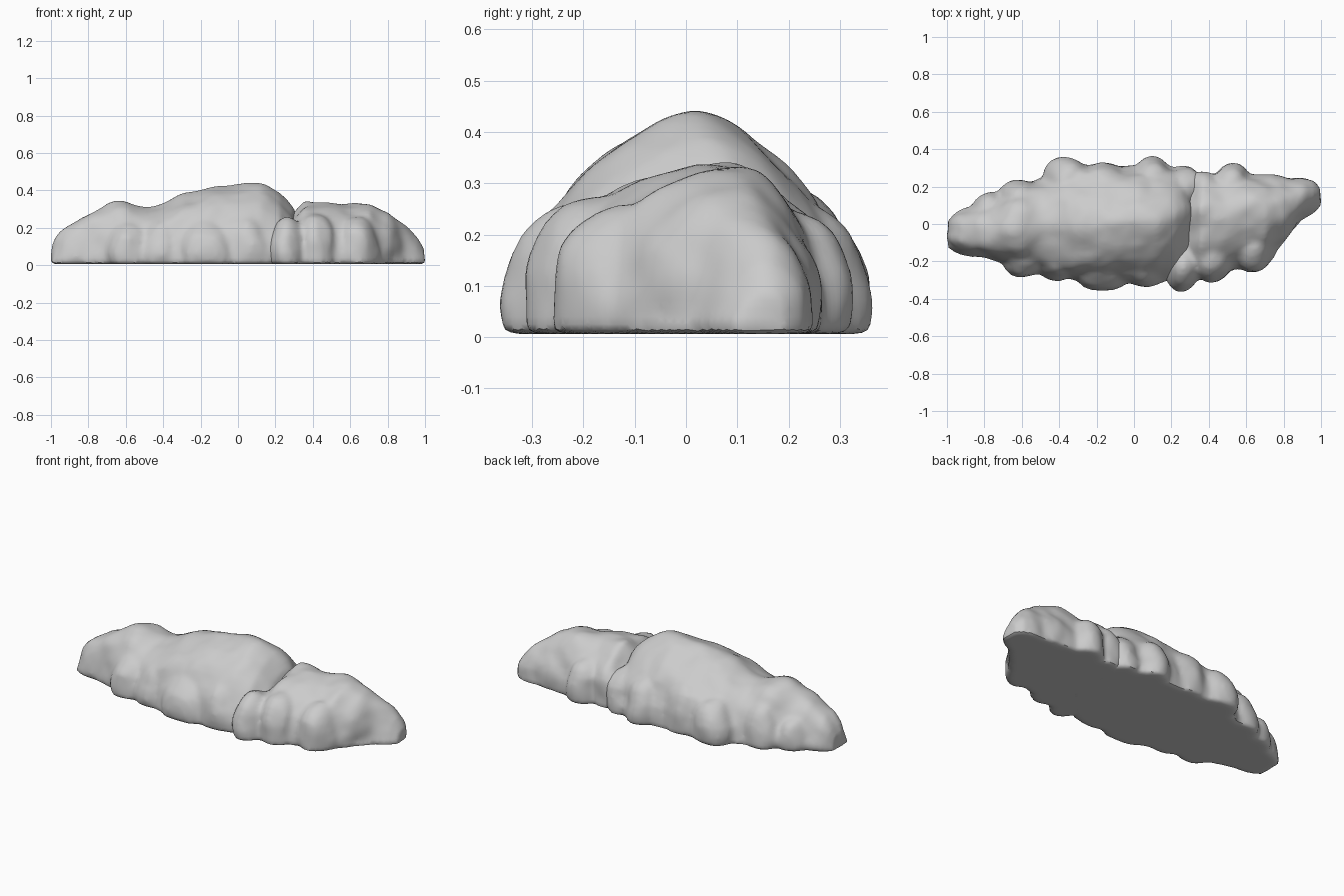
import bpy, bmesh, math
from mathutils import Vector, noise

if "Cube" in bpy.data.objects:
    bpy.data.objects.remove(bpy.data.objects["Cube"])

BASE = 0.006
stone = bpy.data.materials.new("grey stone")
stone.use_nodes = True
GREY = (0.6, 0.6, 0.6, 1)
stone.diffuse_color = GREY
stone.node_tree.nodes["Principled BSDF"].inputs["Base Color"].default_value = GREY


def ridge(bm, stations, rings=40, sides=28):
    # loft of domed sections; station = x, front y, back y, crest y, height
    rows = []
    for i in range(rings + 1):
        x = stations[0][0] + (stations[-1][0] - stations[0][0]) * i / rings
        k = max(j for j in range(len(stations) - 1) if stations[j][0] <= x + 1e-6)
        a, b = Vector(stations[k]), Vector(stations[k + 1])
        x, front, back, crest, top = a.lerp(b, (x - a[0]) / (b[0] - a[0]))
        taper = 1 + 4.5 * max(0, top - 0.33)  # tall sections narrow toward the crest
        row = []
        for s in range(sides + 1):
            t = math.pi * s / sides
            c, h = math.cos(t), max(math.sin(t), 0)
            reach = crest - front if c > 0 else back - crest
            y = crest - reach * math.copysign(abs(c) ** taper, c)
            row.append(bm.verts.new((x, y, BASE + (top - BASE) * h ** 0.85)))
        rows.append(row)
    for r, q in zip(rows, rows[1:]):
        for s in range(sides):
            bm.faces.new((r[s], r[s + 1], q[s + 1], q[s]))
        bm.faces.new((r[0], q[0], q[-1], r[-1]))
    bm.faces.new(rows[0])
    bm.faces.new(rows[-1])


def boulder(bm, x, y, rx, ry, top):
    # squat lump whose lower half is pressed flat onto the ground
    lump = bmesh.ops.create_icosphere(bm, subdivisions=3, radius=1)["verts"]
    mid = top * 0.25
    for v in lump:
        z = mid + v.co.z * (top - mid)
        v.co = Vector((x + v.co.x * rx, y + v.co.y * ry, max(z, BASE)))


def rock(name, stations, boulders):
    bm = bmesh.new()
    ridge(bm, stations)
    for spec in boulders:
        boulder(bm, *spec)
    bmesh.ops.recalc_face_normals(bm, faces=bm.faces)
    # weathered surface: push vertices along normals by noise, keep the base flat
    for v in bm.verts:
        if v.co.z > BASE + 0.004:
            v.co += v.normal * (noise.noise(v.co * 7) * 0.02 + noise.noise(v.co * 15) * 0.008)
            v.co.z = max(v.co.z, BASE)
    mesh = bpy.data.meshes.new(name)
    bm.to_mesh(mesh)
    bm.free()
    mesh.materials.append(stone)
    obj = bpy.data.objects.new(name, mesh)
    bpy.context.collection.objects.link(obj)
    bpy.ops.object.select_all(action="DESELECT")
    obj.select_set(True)
    bpy.context.view_layer.objects.active = obj
    # fuse the lumps into one skin and soften the joins
    fuse = obj.modifiers.new("fuse", "REMESH")
    fuse.mode = "VOXEL"
    fuse.voxel_size = 0.016
    soften = obj.modifiers.new("soften", "SMOOTH")
    soften.iterations = 4
    for mod in ("fuse", "soften"):
        bpy.ops.object.modifier_apply(modifier=mod)
    bpy.ops.object.shade_smooth_by_angle(angle=math.radians(40))


# Long main mass: low shoulder rising to the summit, with lumps round the foot
rock("main_mass", [
    (-1.0, -.13, .02, -.05, .1), (-.95, -.16, .06, -.05, .19),
    (-.8, -.18, .11, -.04, .28), (-.64, -.23, .19, -.04, .343),
    (-.5, -.26, .25, -.01, .31), (-.4, -.28, .3, 0, .32),
    (-.3, -.31, .32, 0, .375), (-.08, -.32, .31, .01, .43),
    (.13, -.32, .32, .02, .443), (.22, -.28, .3, .03, .385),
    (.3, -.2, .26, .05, .28), (.36, -.1, .2, .05, .12)], [
    (-.87, -.07, .14, .09, .22), (-.58, -.16, .13, .13, .24),
    (-.4, -.18, .15, .12, .23), (-.17, -.21, .17, .15, .25),
    (.06, -.2, .14, .14, .27),
    (-.77, .06, .1, .11, .2), (-.6, .13, .12, .11, .24),
    (-.36, .21, .14, .15, .25), (-.15, .2, .15, .13, .29),
    (.1, .21, .12, .15, .27), (.27, .18, .12, .13, .26)])

# Lower mass on the left, split from the summit by a cleft
rock("left_mass", [
    (.2, -.22, .2, .02, .14), (.28, -.28, .26, .04, .25),
    (.36, -.3, .27, .06, .332), (.55, -.24, .27, .07, .328),
    (.7, -.2, .26, .09, .32), (.8, -.1, .25, .11, .285),
    (.9, .02, .25, .14, .2), (.96, .06, .235, .15, .14), (1.0, .1, .2, .155, .09)], [
    (.26, -.21, .1, .15, .255), (.42, -.18, .11, .14, .28),
    (.64, -.12, .12, .14, .27), (.74, -.01, .1, .11, .26),
    (.37, .19, .11, .1, .26), (.52, .19, .11, .135, .26), (.76, .16, .13, .11, .24)])
